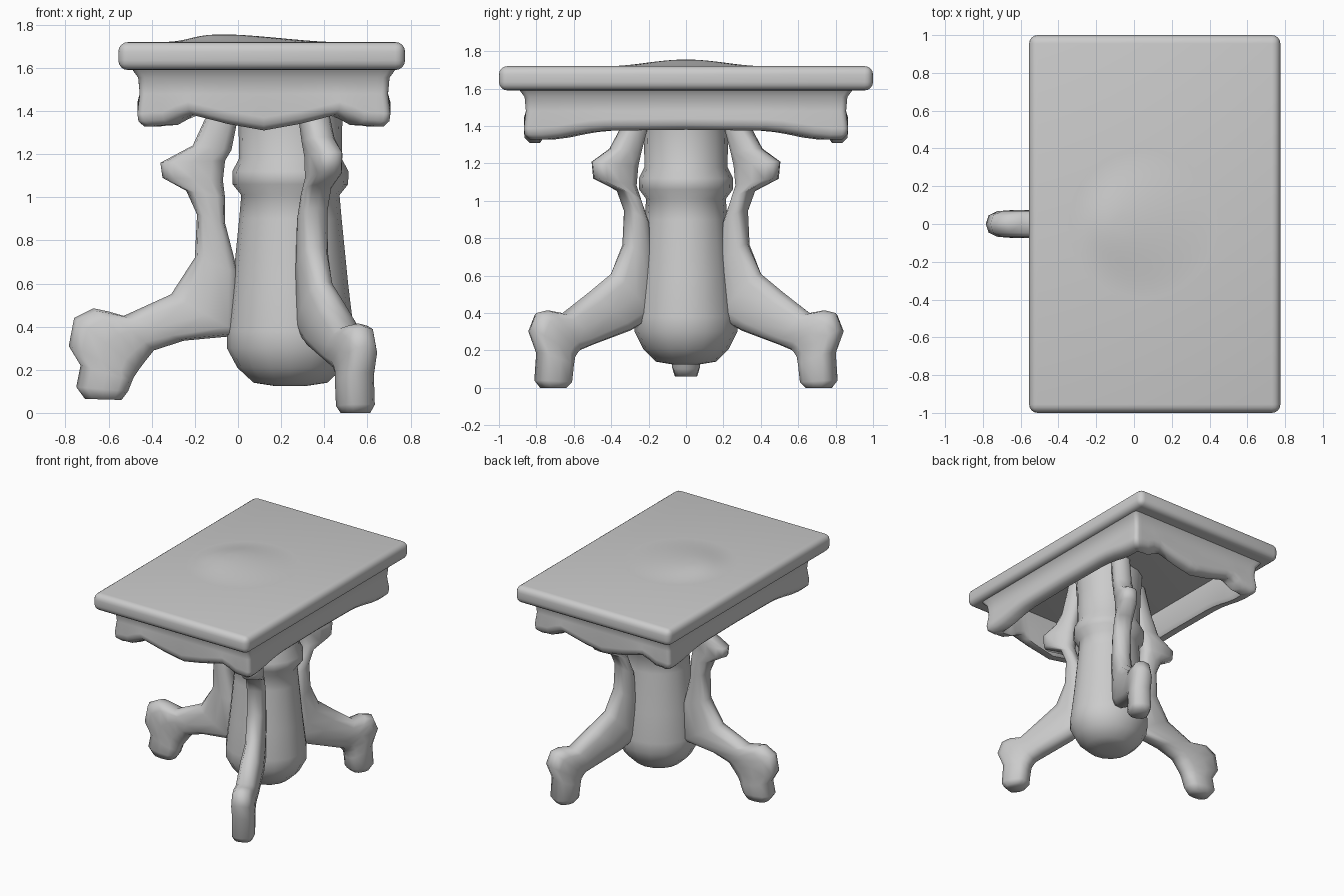
import bpy, bmesh, math
from mathutils import Vector

if "Cube" in bpy.data.objects:
    bpy.data.objects.remove(bpy.data.objects["Cube"])


def make_object(name, bm, angle=50):
    bmesh.ops.recalc_face_normals(bm, faces=bm.faces)
    mesh = bpy.data.meshes.new(name)
    bm.to_mesh(mesh)
    bm.free()
    ob = bpy.data.objects.new(name, mesh)
    bpy.context.collection.objects.link(ob)
    bpy.ops.object.select_all(action='DESELECT')
    bpy.context.view_layer.objects.active = ob
    ob.select_set(True)
    bpy.ops.object.shade_smooth_by_angle(angle=math.radians(angle))
    return ob


def loft(rings, closed=False):
    """Skin a list of point rings; cap the ends, or join last to first."""
    bm = bmesh.new()
    rows = [[bm.verts.new(p) for p in ring] for ring in rings]
    n = len(rows[0])
    pairs = list(zip(rows, rows[1:]))
    if closed:
        pairs.append((rows[-1], rows[0]))
    for a, b in pairs:
        for i in range(n):
            j = (i + 1) % n
            bm.faces.new((a[i], a[j], b[j], b[i]))
    if not closed:
        bm.faces.new(rows[0])
        bm.faces.new(rows[-1])
    return bm


# table top: rounded slab
bm = bmesh.new()
bmesh.ops.create_cube(bm, size=1)
for v in bm.verts:
    v.co = Vector((0.11 + v.co.x * 1.33, v.co.y * 2.0, 1.655 + v.co.z * 0.13))
bmesh.ops.bevel(bm, geom=bm.edges[:], offset=0.045, segments=4, profile=0.5, affect='EDGES')
make_object("table_top", bm)

# soft swelling in the middle of the top, flowing into the slab
rings = []
for k in range(10, 0, -1):
    t = k / 10
    h = 0.5 + 0.5 * math.cos(math.pi * t)
    rings.append([(0.05 - 0.12 * h + 0.42 * t * math.cos(a), 0.43 * t * math.sin(a), 1.7195 + 0.036 * h)
                  for a in (math.tau * i / 32 for i in range(32))])
make_object("top_swelling", loft(rings))

# apron: hollow frame with rounded corners and a scalloped lower edge
SHORT = [(0, 1.31), (0.3, 1.34), (0.62, 1.385), (0.8, 1.335), (1, 1.33)]
LONG = [(0, 1.38), (0.55, 1.375), (0.7, 1.355), (0.85, 1.33), (1, 1.325)]


def scallop(table, t):
    t = abs(t)
    for (a, za), (b, zb) in zip(table, table[1:]):
        if t <= b:
            return za + (zb - za) * (t - a) / (b - a)
    return table[-1][1]


# perimeter samples run along each side, then round each corner
perimeter = []
R = 0.03
SAMPLES = [-1 + 2 * i / 20 for i in range(1, 20)]
for side in range(4):
    table = SHORT if side % 2 == 0 else LONG
    for t in SAMPLES:
        x, y = [(t, -1), (1, t), (-t, 1), (-1, -t)][side]
        perimeter.append((x, y, 0, 0, scallop(table, t)))
    cx, cy = [(1, -1), (1, 1), (-1, 1), (-1, -1)][side]
    for k in range(5):
        a = math.radians(-90 + 90 * side + 22.5 * k)
        perimeter.append((cx, cy, R * (math.cos(a) - cx), R * (math.sin(a) - cy), 1.328))

# (outward offset, height, height counted from the lower edge)
section = [(0.03, 1.61, 0), (0.015, 1.585, 0), (-0.007, 1.555, 0), (-0.014, 1.48, 0),
           (-0.003, 0.06, 1), (-0.008, 0.025, 1), (-0.035, 0.0, 1), (-0.09, 0.0, 1),
           (-0.11, 0.03, 1), (-0.11, 1.61, 0)]
rings = [[(0.12 + u * (0.59 + off) + (dx if off > -0.08 else dx * 0.5),
           v * (0.87 + off) + (dy if off > -0.08 else dy * 0.5),
           h + (z if low else 0)) for u, v, dx, dy, z in perimeter]
         for off, h, low in section]
make_object("apron", loft(rings, closed=True))

# central column: turned profile, bulb at the bottom, collar near the top
profile = [(0.07, 0.125), (0.16, 0.14), (0.23, 0.21), (0.275, 0.3), (0.275, 0.38),
           (0.25, 0.6), (0.222, 0.9), (0.213, 1.01), (0.25, 1.06), (0.252, 1.12),
           (0.222, 1.18), (0.226, 1.4), (0.24, 1.61)]
rings = [[(0.243 + 1.07 * r * math.cos(a), r * math.sin(a), z)
          for a in (math.tau * k / 16 for k in range(16))] for r, z in profile]
make_object("column", loft(rings))


# legs: loft of rounded sections between an outer and an inner outline
def leg(name, stations, origin, direction, half):
    d = Vector((*direction, 0))
    side = Vector((-d.y, d.x, 0)).normalized()
    rings = []
    for i, (ro, zo, ri, zi) in enumerate(stations):
        outer = Vector((*origin, zo)) + d * ro
        inner = Vector((*origin, zi)) + d * ri
        mid, arm = (outer + inner) / 2, (outer - inner) / 2
        w = half * (0.8 if i == len(stations) - 1 else 1)
        if zo > 0.55:
            w *= 0.85  # slimmer above the foot
        ring = []
        for k in range(12):
            c, s = math.cos(math.tau * k / 12), math.sin(math.tau * k / 12)
            ring.append(mid + arm * math.copysign(abs(c) ** 0.75, c)
                        + side * w * math.copysign(abs(s) ** 0.7, s))
        rings.append(ring)
    make_object(name, loft(rings), 75)


SIDE_LEG = [
    (0.30, 1.6, 0.18, 1.6), (0.35, 1.37, 0.22, 1.37), (0.40, 1.28, 0.25, 1.25),
    (0.50, 1.21, 0.26, 1.18), (0.49, 1.12, 0.27, 1.08), (0.36, 1.06, 0.25, 1.0),
    (0.32, 0.95, 0.21, 0.88), (0.33, 0.77, 0.19, 0.65), (0.40, 0.61, 0.18, 0.37),
    (0.52, 0.51, 0.30, 0.305), (0.66, 0.4, 0.50, 0.23), (0.74, 0.415, 0.57, 0.2),
    (0.80, 0.40, 0.585, 0.18), (0.835, 0.31, 0.60, 0.16), (0.79, 0.19, 0.61, 0.12),
    (0.80, 0.04, 0.62, 0.03), (0.77, 0.0, 0.65, 0.0)]
BACK_LEG = [
    (0.08, 1.6, -0.1, 1.6), (0.15, 1.37, 0.0, 1.37), (0.21, 1.24, 0.03, 1.22),
    (0.36, 1.16, 0.06, 1.17), (0.35, 1.09, 0.07, 1.08), (0.24, 1.03, 0.06, 1.0),
    (0.19, 0.92, 0.06, 0.88), (0.20, 0.72, 0.0, 0.65), (0.31, 0.55, -0.02, 0.36),
    (0.53, 0.45, 0.25, 0.335), (0.60, 0.47, 0.39, 0.29), (0.67, 0.485, 0.43, 0.24),
    (0.76, 0.44, 0.46, 0.2), (0.785, 0.31, 0.48, 0.17), (0.73, 0.22, 0.49, 0.15),
    (0.75, 0.12, 0.51, 0.1), (0.71, 0.065, 0.54, 0.06)]

for label, s in (("front", -1), ("rear", 1)):
    leg(label + "_leg", SIDE_LEG, (0.225, 0), (0.45, s), 0.08)
leg("left_leg", BACK_LEG, (0, 0), (-1, 0), 0.075)
